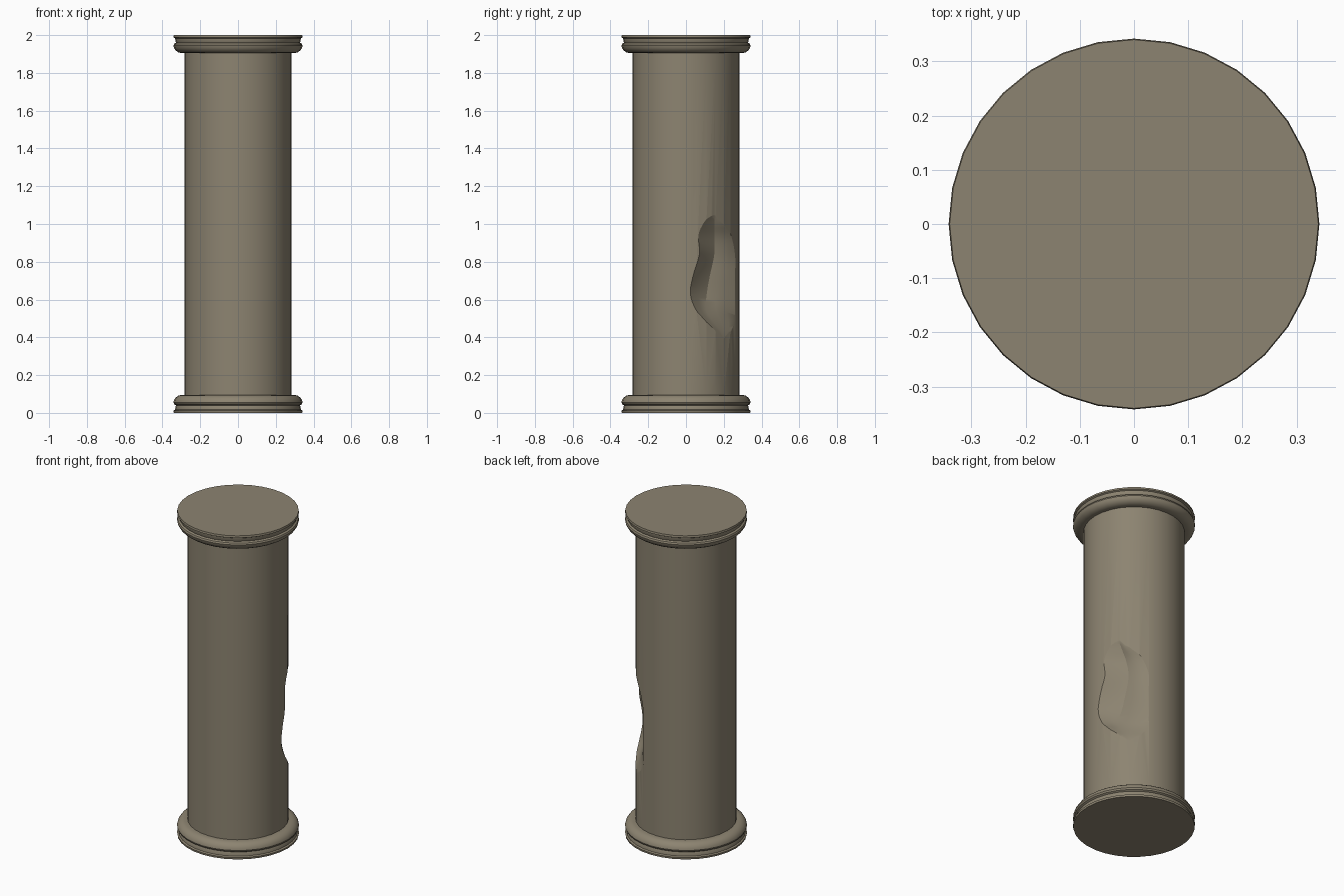
import bpy, bmesh, math

if "Cube" in bpy.data.objects:
    bpy.data.objects.remove(bpy.data.objects["Cube"])

stone = bpy.data.materials.new("weathered stone")
stone.diffuse_color = (0.265, 0.23, 0.165, 1)
stone.use_nodes = True
stone.node_tree.nodes["Principled BSDF"].inputs["Base Color"].default_value = stone.diffuse_color


def make_object(name, verts, faces):
    mesh = bpy.data.meshes.new(name)
    mesh.from_pydata(verts, [], faces)
    bm = bmesh.new()
    bm.from_mesh(mesh)
    bmesh.ops.recalc_face_normals(bm, faces=bm.faces)
    bm.to_mesh(mesh)
    bm.free()
    mesh.materials.append(stone)
    obj = bpy.data.objects.new(name, mesh)
    bpy.context.collection.objects.link(obj)
    return obj


def loft(name, rings):
    # closed skin through rings of equal point count, capped at both ends
    n = len(rings[0])
    verts = [p for ring in rings for p in ring]
    faces = [(r * n + i, r * n + (i + 1) % n, (r + 1) * n + (i + 1) % n, (r + 1) * n + i)
             for r in range(len(rings) - 1) for i in range(n)]
    faces += [tuple(range(n)), tuple(range(len(verts) - n, len(verts)))]
    return make_object(name, verts, faces)


# Column: moulding profile mirrored top and bottom, 32 sides
R = 0.283
base = [(0.34, 0), (0.342, 0.012), (0.333, 0.017), (0.331, 0.034), (0.328, 0.04),
        (0.338, 0.046), (0.342, 0.056), (0.339, 0.068), (0.330, 0.081),
        (0.316, 0.091), (0.300, 0.095), (R, 0.095)]
profile = base + [(r, 2 - z) for r, z in reversed(base)]
rings = [[(r * math.cos(i * math.tau / 32), r * math.sin(i * math.tau / 32), z)
          for i in range(32)] for r, z in profile]
column = loft("column", rings)

# Chipped hollow: height, left edge y, crease y, right edge y, crease depth
rows = [(1.05, .14, .15, .16, 0), (1.01, .095, .15, .19, .015),
        (.94, .065, .15, .24, .03), (.84, .07, .15, .26, .04),
        (.72, .035, .125, .26, .042), (.63, .022, .11, .26, .036),
        (.55, .05, .105, .26, .025), (.49, .10, .14, .26, .012),
        (.44, .15, .18, .245, .005), (.395, .19, .2, .21, 0)]


def catmull(a, b, c, d, t):
    return 0.5 * (2 * b + (c - a) * t + (2 * a - 5 * b + 4 * c - d) * t * t
                  + (3 * b - a - 3 * c + d) * t ** 3)


def section(z, yl, yv, yr, depth):
    xl, xr = math.sqrt(R * R - yl * yl), math.sqrt(R * R - yr * yr)
    xv = xl + (xr - xl) * (yv - yl) / (yr - yl) - depth
    bump = 0.2 * depth
    pts = [(xl * 1.35, yl * 1.35), (xl, yl),
           ((xl + xv) / 2 - bump, (yl + yv) / 2), (xv, yv),
           (xv + (xr - xv) * .35 + bump, yv + (yr - yv) * .35),
           (xv + (xr - xv) * .7 + bump, yv + (yr - yv) * .7),
           (xr, yr), (xr * 1.35, yr * 1.35)]
    return [(x, y, z) for x, y in pts]


sections = []
for i in range(len(rows) - 1):
    near = [rows[max(0, min(len(rows) - 1, i + k))] for k in (-1, 0, 1, 2)]
    for s in range(4):
        sections.append(section(*[catmull(*c, s / 4) for c in zip(*near)]))
sections.append(section(*rows[-1]))
cutter = loft("chip_cutter", sections)
cutter.hide_render = True

# Carve the hollow, then smooth with crisp edges
mod = column.modifiers.new("chip", 'BOOLEAN')
mod.operation = 'DIFFERENCE'
mod.solver = 'EXACT'
mod.object = cutter
bpy.context.view_layer.objects.active = column
column.select_set(True)
bpy.ops.object.modifier_apply(modifier=mod.name)
bpy.data.objects.remove(cutter)
bpy.ops.object.shade_smooth_by_angle(angle=math.radians(22))
